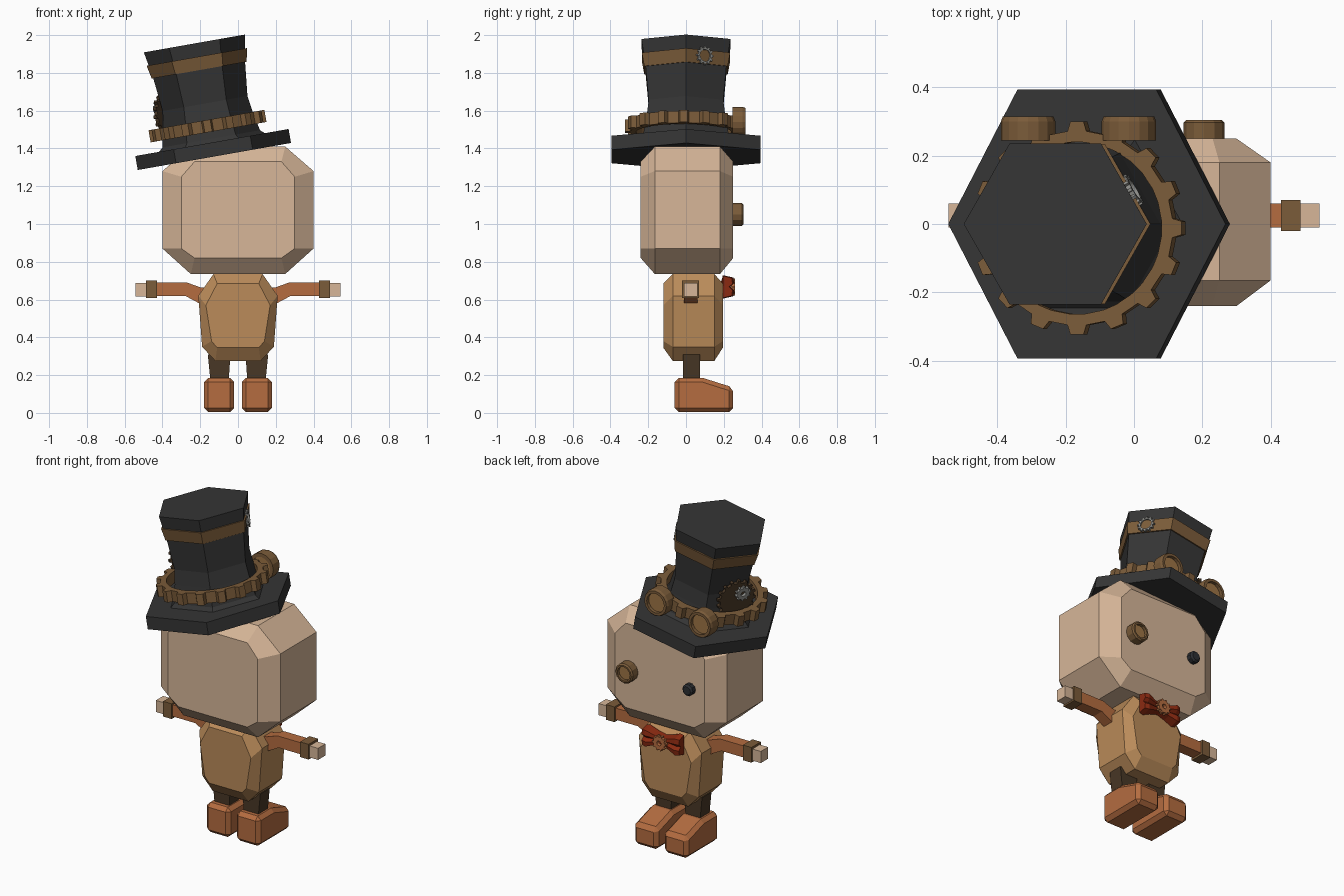
import bpy, bmesh
from math import sin, cos, pi, radians
from mathutils import Matrix, Vector

if "Cube" in bpy.data.objects:
    bpy.data.objects.remove(bpy.data.objects["Cube"])

T, R = Matrix.Translation, Matrix.Rotation
mats = {}


def mat(hexcol):
    if hexcol not in mats:
        m = bpy.data.materials.new("paint_" + hexcol)
        rgb = [(int(hexcol[i:i + 2], 16) / 255) ** 2.2 for i in (0, 2, 4)]
        m.diffuse_color = (*rgb, 1)
        m.use_nodes = True
        m.node_tree.nodes["Principled BSDF"].inputs["Base Color"].default_value = m.diffuse_color
        mats[hexcol] = m
    return mats[hexcol]


def loft(name, rings, color, m=Matrix(), wrap=False, bevel=0):
    """Skin equal-length rings; cap the ends, or wrap last ring to first."""
    bm = bmesh.new()
    vs = [[bm.verts.new(m @ Vector(p)) for p in ring] for ring in rings]
    n = len(vs[0])
    pairs = list(zip(vs, vs[1:])) + ([(vs[-1], vs[0])] if wrap else [])
    for a, b in pairs:
        for i in range(n):
            j = (i + 1) % n
            bm.faces.new((a[i], a[j], b[j], b[i]))
    if not wrap:
        bm.faces.new(vs[0])
        bm.faces.new(vs[-1])
    bmesh.ops.recalc_face_normals(bm, faces=bm.faces)
    me = bpy.data.meshes.new(name)
    bm.to_mesh(me)
    bm.free()
    ob = bpy.data.objects.new(name, me)
    bpy.context.collection.objects.link(ob)
    me.materials.append(mat(color))
    if bevel:
        b = ob.modifiers.new("bevel", "BEVEL")
        b.width, b.segments = bevel, 1
    return ob


def circle(r, z, n, sy=1):
    return [(r * cos(2 * pi * i / n), r * sy * sin(2 * pi * i / n), z) for i in range(n)]


def lathe(name, prof, n, color, m=Matrix(), wrap=False):
    return loft(name, [circle(r, z, n) for r, z in prof], color, m, wrap)


def gear(name, r_out, r_root, r_in, thick, teeth, color, m):
    step = 2 * pi / teeth
    ang = [(k + f) * step for k in range(teeth) for f in (-.25, -.16, .16, .25)]
    rad = [r_root, r_out, r_out, r_root] * teeth
    outer = lambda z: [(r * cos(a), r * sin(a), z) for a, r in zip(ang, rad)]
    inner = lambda z: [(r_in * cos(a), r_in * sin(a), z) for a in ang]
    if r_in:
        return loft(name, [outer(0), outer(thick), inner(thick), inner(0)], color, m, wrap=True)
    return loft(name, [outer(0), outer(thick)], color, m)


def sym(y, half):
    """Ring in the xz plane from its right half, bottom to top."""
    return [(x, y, z) for x, z in half] + [(-x, y, z) for x, z in reversed(half)]


def box(name, x, y, z, color):
    rect = lambda xx: [(xx, y[0], z[0]), (xx, y[1], z[0]), (xx, y[1], z[1]), (xx, y[0], z[1])]
    return loft(name, [rect(x[0]), rect(x[1])], color)


SKIN, TAN, LEATHER, DARK = "D6B597", "B98A5A", "B36C42", "4A3A2A"
BRASS, LENS, BLACK, RED, SILVER = "7A5C3C", "9C7447", "383838", "8A2E18", "8C8C88"

# Head: faceted block
big = [(.25, .735), (.40, .87), (.40, 1.28), (.25, 1.41)]
small = [(.23, .82), (.30, .87), (.30, 1.25), (.23, 1.33)]
loft("head", [sym(-.24, small), sym(-.165, big), sym(.18, big), sym(.25, small)], SKIN)

# Torso: faceted, narrower at the bottom
big = [(.12, .275), (.19, .35), (.21, .62), (.13, .735)]
small = [(.11, .345), (.14, .38), (.17, .57), (.11, .685)]
loft("torso", [sym(-.12, small), sym(-.07, big), sym(.15, big), sym(.195, small)], TAN)

# Limbs
for s, side in ((1, "right"), (-1, "left")):
    arm = [(.17, .57), (.205, .58), (.28, .62), (.44, .62), (.44, .69), (.27, .69), (.20, .665), (.16, .66)]
    loft(side + "_arm", [[(s * x, y, z) for x, z in arm] for y in (-.01, .06)], LEATHER)
    box(side + "_cuff", (s * .43, s * .487), (-.02, .07), (.608, .70), BRASS)
    box(side + "_hand", (s * .487, s * .543), (-.01, .06), (.617, .687), SKIN)
    leg = lambda x0, x1, z: [(s * x0, -.015, z), (s * x1, -.015, z), (s * x1, .075, z), (s * x0, .075, z)]
    loft(side + "_leg", [leg(.05, .145, .16), leg(.04, .16, .31)], DARK)
    boot = [(-.06, .005), (.25, .005), (.25, .135), (.20, .15), (.09, .185), (-.06, .185)]
    loft(side + "_boot", [[(s * x, y, z) for y, z in boot] for x in (.02, .18)], LEATHER, bevel=.022)

# Eyes: brass monocle and a small button eye
FWD = R(-pi / 2, 4, 'X')
ring = [(.06, 0), (.06, .05), (.052, .058), (.042, .058), (.042, 0)]
m = T((.205, .247, 1.05)) @ FWD
lathe("monocle_rim", ring, 12, BRASS, m, wrap=True)
lathe("monocle_lens", [(.044, 0), (.044, .04)], 12, LENS, m)
lathe("button_eye", [(.035, 0), (.035, .03), (.025, .04)], 10, "303236", T((-.205, .247, 1.05)) @ FWD)

# Bow tie with a gear knot
for s, side in ((1, "right"), (-1, "left")):
    def slab(x, h, y0, y1):
        return [(s * x, y0, .667 - h), (s * x, y1, .667 - h * .8), (s * x, y1 + .004, .667 - h * .3),
                (s * x, y1 - .014, .667), (s * x, y1 + .004, .667 + h * .3), (s * x, y1, .667 + h * .8),
                (s * x, y0, .667 + h)]
    loft(side + "_bow", [slab(0, .026, .185, .235), slab(.05, .04, .19, .24),
                         slab(.10, .062, .195, .25), slab(.125, .058, .197, .242)], RED)
gear("bow_gear", .046, .038, .014, .022, 10, LEATHER, T((0, .238, .667)) @ FWD)

# Hat, tilted to one side
HAT = T((-.125, 0, 1.3575)) @ R(radians(-10), 4, 'Y')
loft("hat_brim", [circle(.412, 0, 6, 1.105), circle(.412, .075, 6, 1.105)], BLACK, HAT)
lathe("hat_crown", [(.29, .07), (.262, .095), (.24, .2), (.228, .285), (.247, .465), (.272, .6075)], 6, BLACK, HAT)
lathe("hat_band", [(.24, .464), (.255, .464), (.27, .535), (.24, .535)], 6, BRASS, HAT, wrap=True)

# Cog ring around the crown
gear("cog_ring", .312, .285, .252, .065, 16, BRASS, HAT @ T((-.008, -.012, .132)))


# Cogs fixed to the crown sides
def on_side(angle, out, along, z):
    return HAT @ R(radians(angle), 4, 'Z') @ T((out, along, z)) @ R(pi / 2, 4, 'Y')


gear("large_side_cog", .115, .10, 0, .02, 16, DARK, on_side(150, .21, .05, .26))
gear("small_side_cog", .045, .036, .015, .018, 10, SILVER, on_side(150, .232, .075, .30))
gear("band_cog", .05, .041, .032, .014, 12, SILVER, on_side(30, .226, -.02, .505))

# Goggles resting on the brim
rim = [(.08, 0), (.08, .055), (.074, .07), (.058, .07), (.058, 0)]
for x, z, side in ((-.31, 1.488, "left"), (-.015, 1.54, "right")):
    m = T((x, .245, z)) @ FWD
    lathe(side + "_goggle_rim", rim, 16, BRASS, m, wrap=True)
    lathe(side + "_goggle_lens", [(.06, .005), (.06, .05)], 16, LENS, m)
